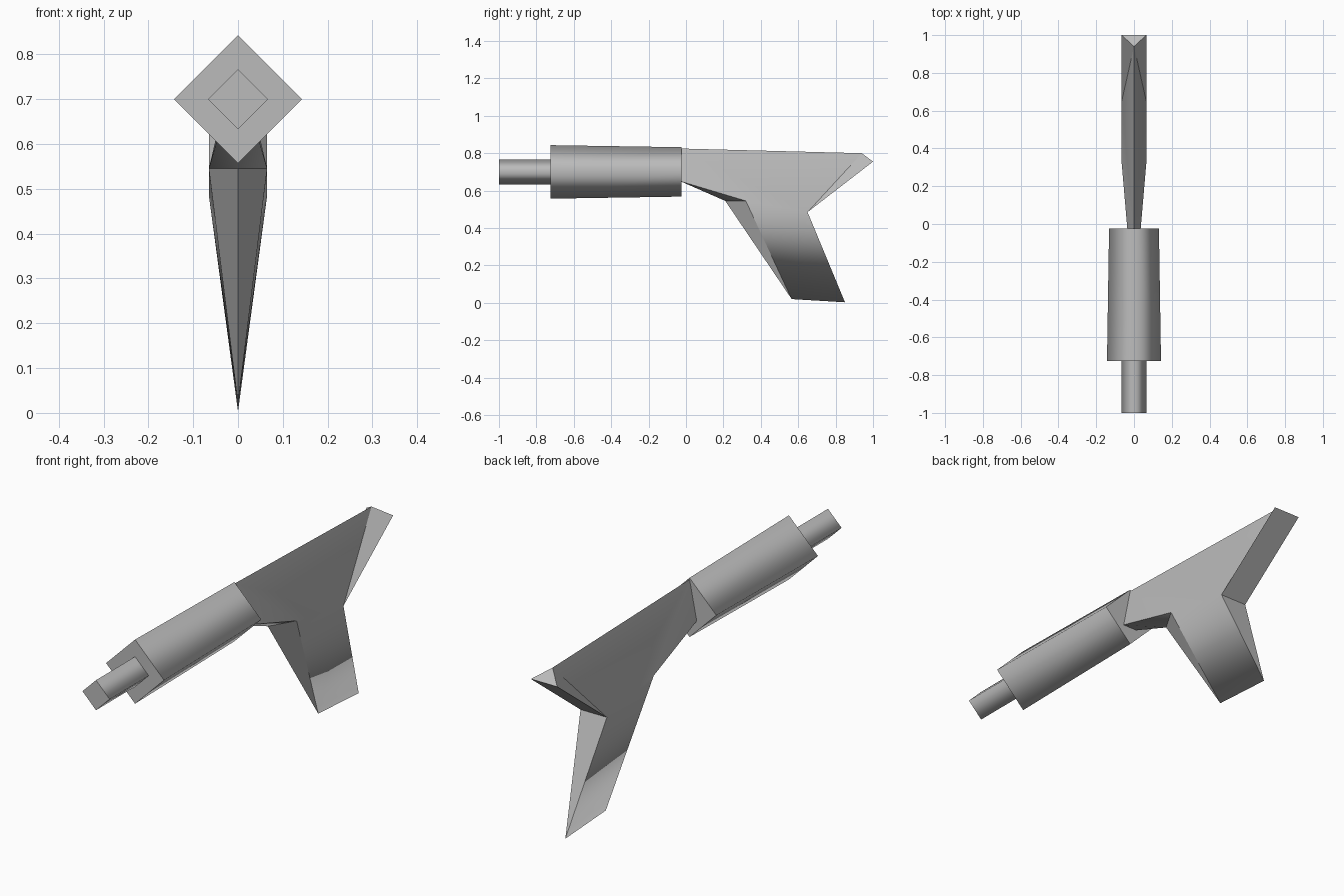
import bpy, bmesh
from math import cos, sin, pi, radians

cube = bpy.data.objects.get("Cube")
if cube:
    bpy.data.objects.remove(cube, do_unlink=True)

# Single grey finish
grey = bpy.data.materials.new("plain grey")
grey.use_nodes = True
colour = (0.5, 0.5, 0.5, 1)
grey.diffuse_color = colour
grey.node_tree.nodes["Principled BSDF"].inputs["Base Color"].default_value = colour


def finish(name, bm, keep_sharp):
    """Shade smooth, sharpen the edges picked by the rule, make the object."""
    bmesh.ops.recalc_face_normals(bm, faces=bm.faces[:])
    for f in bm.faces:
        f.smooth = True
    for e in bm.edges:
        e.smooth = not keep_sharp(e)
    mesh = bpy.data.meshes.new(name)
    bm.to_mesh(mesh)
    bm.free()
    mesh.materials.append(grey)
    obj = bpy.data.objects.new(name, mesh)
    bpy.context.collection.objects.link(obj)
    return obj


def diamond_tube(name, y0, r0, y1, r1, z=0.7):
    """Four-sided tube along y with its corners up, down and sideways."""
    bm = bmesh.new()
    rings = [[bm.verts.new((r * cos(i * pi / 2), y, z + r * sin(i * pi / 2)))
              for i in range(4)] for y, r in ((y0, r0), (y1, r1))]
    for ring in rings:
        bm.faces.new(ring)
    for i in range(4):
        j = (i + 1) % 4
        bm.faces.new((rings[0][i], rings[0][j], rings[1][j], rings[1][i]))
    # only the end rims are sharp
    return finish(name, bm, lambda e: abs(e.verts[0].co.y - e.verts[1].co.y) < 0.01)


diamond_tube("muzzle", -1.0, 0.067, -0.70, 0.067)
diamond_tube("barrel", -0.725, 0.143, -0.025, 0.132)

# Body and grip: named points of the centre line and of the left side
centre = {"ridge_front": (-0.03, 0.825), "ridge_back": (0.94, 0.80),
          "grip_top": (0.21, 0.545), "toe": (0.565, 0.02), "heel": (0.85, 0.003)}
side = {"chin": (0.035, -0.03, 0.65), "guard": (0.065, 0.32, 0.545),
        "crotch": (0.065, 0.65, 0.485), "tail": (0.065, 1.0, 0.755)}

bm = bmesh.new()
mid = {k: bm.verts.new((0, y, z)) for k, (y, z) in centre.items()}
halves = [{**mid, **{k: bm.verts.new((s * x, y, z)) for k, (x, y, z) in side.items()}}
          for s in (1, -1)]
for h in halves:
    for names in ("ridge_front chin guard", "ridge_front guard crotch",
                  "ridge_front crotch ridge_back", "ridge_back crotch tail",
                  "chin grip_top guard", "grip_top toe guard",
                  "guard toe crotch", "crotch toe heel"):
        bm.faces.new([h[n] for n in names.split()])

# Faces that bridge both sides
left, right = halves
for a, b in (("tail", "ridge_back"), ("crotch", "heel"),
             ("chin", "grip_top"), ("chin", "ridge_front")):
    bm.faces.new((left[a], right[a], mid[b]))
bm.faces.new((left["tail"], right["tail"], right["crotch"], left["crotch"]))

# The thin bottom of the grip blends from side to side
bottom = {mid["toe"], mid["heel"]}
finish("body_and_grip", bm,
       lambda e: set(e.verts) != bottom and e.calc_face_angle(0) > radians(30))
